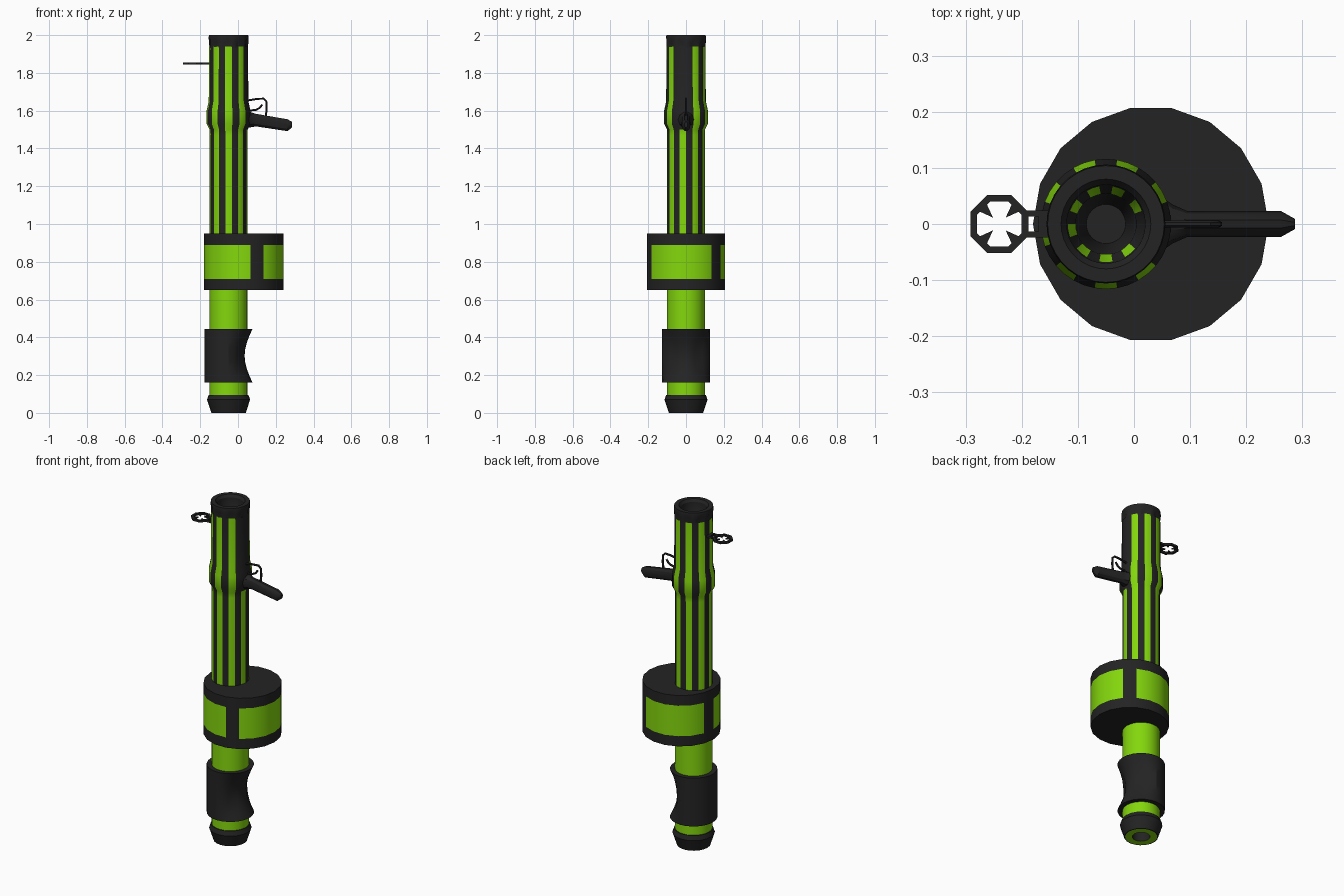
import bpy, bmesh, math
from mathutils import Vector

if "Cube" in bpy.data.objects:
    bpy.data.objects.remove(bpy.data.objects["Cube"], do_unlink=True)


def material(name, rgb):
    m = bpy.data.materials.new(name)
    m.diffuse_color = (*rgb, 1)
    m.use_nodes = True
    b = m.node_tree.nodes["Principled BSDF"]
    b.inputs["Base Color"].default_value = (*rgb, 1)
    b.inputs["Roughness"].default_value = 0.6
    return m


DARK = material("charcoal", (0.017, 0.017, 0.017))
GREEN = material("lime_green", (0.23, 0.68, 0.004))
AXIS = -0.05          # x of the barrel axis
DRUM_X = 0.03


def finish(obj):
    bpy.ops.object.select_all(action='DESELECT')
    obj.select_set(True)
    bpy.context.view_layer.objects.active = obj
    bpy.ops.object.shade_smooth_by_angle(angle=math.radians(30))
    return obj


def loft(name, rings, mats=(DARK,), cap=(True, True), closed=False, rule=None):
    """Skin a list of equal rings; rule(face centre) gives a material index."""
    bm = bmesh.new()
    vs = [[bm.verts.new(p) for p in ring] for ring in rings]
    n = len(vs[0])
    pairs = list(zip(vs, vs[1:]))
    if closed:
        pairs.append((vs[-1], vs[0]))
    for a, b in pairs:
        for j in range(n):
            k = (j + 1) % n
            bm.faces.new((a[j], a[k], b[k], b[j]))
    if cap[0] and not closed:
        bm.faces.new(vs[0][::-1])
    if cap[1] and not closed:
        bm.faces.new(vs[-1])
    if rule:
        for f in bm.faces:
            f.material_index = rule(f.calc_center_median())
    mesh = bpy.data.meshes.new(name)
    bm.to_mesh(mesh)
    bm.free()
    for m in mats:
        mesh.materials.append(m)
    obj = bpy.data.objects.new(name, mesh)
    bpy.context.collection.objects.link(obj)
    return finish(obj)


def lathe(name, profile, segs, cx=AXIS, cz=0.0, turn=0.0, shape=None, **kw):
    """Revolve (radius, z) points; shape(radius, z, angle, index) may alter the radius."""
    rings = []
    for r, z in profile:
        ring = []
        for i in range(segs):
            a = turn + i * math.tau / segs
            q = shape(r, z, a, i) if shape else r
            ring.append((cx + q * math.cos(a), q * math.sin(a), cz + z))
        rings.append(ring)
    return loft(name, rings, **kw)


def prism(name, pts, z0, z1):
    return loft(name, [[(x, y, z) for x, y in pts] for z in (z0, z1)])


def wire(name, pts, radius):
    cu = bpy.data.curves.new(name, 'CURVE')
    cu.dimensions = '3D'
    cu.bevel_depth = radius
    cu.bevel_resolution = 1
    cu.use_fill_caps = True
    sp = cu.splines.new('POLY')
    sp.points.add(len(pts) - 1)
    for p, (x, z) in zip(sp.points, pts):
        p.co = (x, 0, z, 1)
    cu.materials.append(DARK)
    obj = bpy.data.objects.new(name, cu)
    bpy.context.collection.objects.link(obj)
    bpy.ops.object.select_all(action='DESELECT')
    obj.select_set(True)
    bpy.context.view_layer.objects.active = obj
    bpy.ops.object.convert(target='MESH')
    return finish(bpy.context.object)


def angle(c, cx=AXIS):
    return math.degrees(math.atan2(c.y, c.x - cx)) % 360


def in_stripe(c):
    return (angle(c) - 20) % 40 < 20


# Striped barrel: nine stripes, the one on the handle side stops below the collar
def barrel_rule(c):
    plain = c.z > 1.5 and (angle(c) > 325 or angle(c) < 15)
    return int(in_stripe(c) and not plain)


lathe("barrel", [(0.1, 0.93), (0.1, 1.47), (0.101, 1.5), (0.116, 1.53), (0.116, 1.6),
                 (0.105, 1.65), (0.103, 1.94)], 36,
      mats=(DARK, GREEN), cap=(False, False), rule=barrel_rule)


# Fluted muzzle with a hollow, striped bore
def flutes(r, z, a, i):
    return r - 0.007 if (i // 2) % 2 and r > 0.096 and z < 1.97 else r


lathe("muzzle", [(0.09, 1.925), (0.103, 1.93), (0.105, 1.965), (0.106, 1.985), (0.104, 2.0),
                 (0.08, 2.0), (0.07, 1.985), (0.068, 1.93), (0.054, 1.90), (0.035, 1.6)],
      36, shape=flutes, mats=(DARK, GREEN), cap=(False, True),
      rule=lambda c: int(1.9 < c.z < 1.93 and in_stripe(c)
                         and math.hypot(c.x - AXIS, c.y) < 0.066
                         and not (angle(c) > 325 or angle(c) < 15)))


# Drum magazine: green band split by three dark bars
def drum_rule(c):
    return int(0.72 < c.z < 0.88 and (angle(c, DRUM_X) - 40) % 120 > 20)


lathe("drum", [(0.21, 0.65), (0.21, 0.71), (0.21, 0.89), (0.21, 0.95)], 18, cx=DRUM_X,
      mats=(DARK, GREEN), rule=drum_rule)

# Rear tube, in two lengths either side of the grip
lathe("rear_tube", [(0.1, 0.41), (0.1, 0.66)], 24, mats=(GREEN,))
lathe("tail_tube", [(0.1, 0.08), (0.1, 0.19)], 24, mats=(GREEN,))


# Scooped grip sleeve
def scoop(r, z, a, i):
    w = min(1, max(0, (math.cos(a) - 0.1) / 0.6))
    return r - 0.042 * w * math.sin(math.pi * (z - 0.16) / 0.285)


lathe("grip_sleeve", [(0.127, 0.16 + 0.285 * t / 8) for t in range(9)], 24, shape=scoop)

# End cap with a green rim around a recess
lathe("end_cap", [(0.048, 0.06), (0.048, 0.0), (0.086, 0.0), (0.091, 0.0), (0.114, 0.07),
                  (0.105, 0.096)], 20, mats=(DARK, GREEN),
      rule=lambda c: int(c.z < 0.001 and 0.05 < math.hypot(c.x - AXIS, c.y) < 0.087))

# Side handle, flared where it meets the collar
stations = [(0.0, 1.56, 0.085, 0.05), (0.068, 1.552, 0.035, 0.042), (0.095, 1.55, 0.023, 0.035),
            (0.262, 1.523, 0.023, 0.033), (0.287, 1.526, 0.009, 0.015)]
loft("side_handle", [[(x, ry * math.cos(a), z + rz * math.sin(a))
                      for a in (i * math.tau / 10 for i in range(10))]
                     for x, z, ry, rz in stations])

# Trigger guard and trigger
wire("trigger_guard", [(0.03, 1.645), (0.058, 1.655), (0.1, 1.662), (0.135, 1.664), (0.15, 1.65),
                       (0.152, 1.61), (0.145, 1.555)], 0.006)
wire("trigger", [(0.128, 1.632), (0.115, 1.615), (0.095, 1.604), (0.05, 1.6)], 0.006)

# Flat eight-sided sight with four inward points and a forked stem
SX, SZ, H = -0.24, 1.85, 0.006
lathe("sight_ring", [(0.043, H), (0.043, -H), (0.056, -H), (0.056, H)], 8, cx=SX, cz=SZ,
      turn=math.pi / 8, closed=True)
for i in range(4):
    d = Vector((1, 0)), Vector((0, 1))
    a = math.pi / 4 + i * math.pi / 2
    u, v = Vector((math.cos(a), math.sin(a))), Vector((-math.sin(a), math.cos(a)))
    c = Vector((SX, 0))
    prism(f"sight_point_{i + 1}", [c + u * 0.016, c + u * 0.043 - v * 0.01, c + u * 0.043 + v * 0.01],
          SZ - 0.004, SZ + 0.004)
for side, s in (("left", 1), ("right", -1)):
    y0, y1 = sorted((s * 0.013, s * 0.024))
    prism(f"sight_stem_{side}", [(-0.195, y0), (-0.14, y0), (-0.14, y1), (-0.195, y1)],
          SZ - H, SZ + H)
prism("sight_foot", [(-0.17, -0.024), (-0.14, -0.024), (-0.14, 0.024), (-0.17, 0.024)],
      SZ - H, SZ + H)
